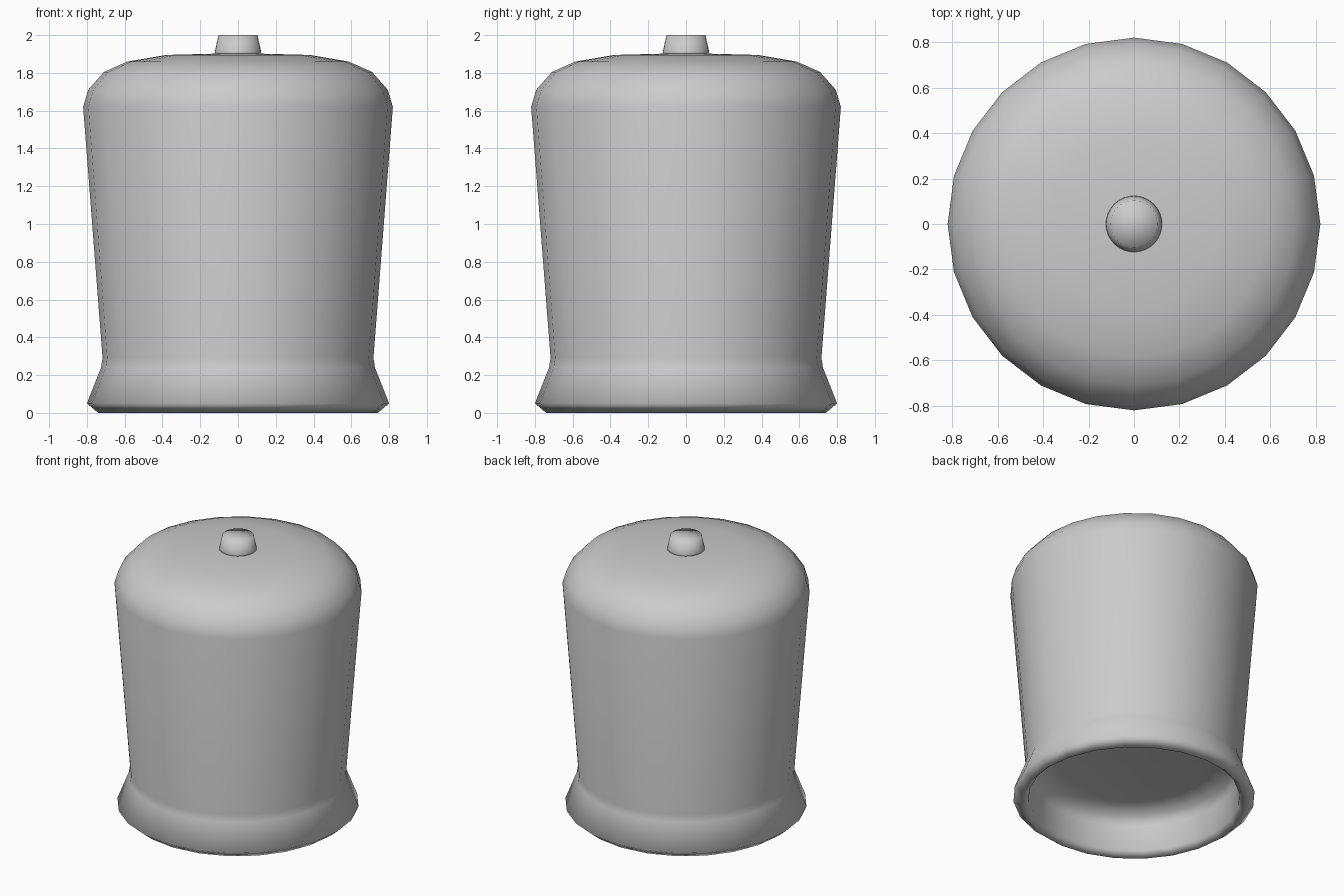
import bpy
import bmesh
import math
from mathutils import Vector

default = bpy.data.objects.get("Cube")
if default:
    bpy.data.objects.remove(default, do_unlink=True)

# One plain grey for the whole model
grey = bpy.data.materials.new("plain_grey")
grey.use_nodes = True
colour = (0.6, 0.6, 0.6, 1)
grey.diffuse_color = colour
grey.node_tree.nodes["Principled BSDF"].inputs["Base Color"].default_value = colour


def lathe(name, profile, sides):
    """Spin a radius/height profile around z into a smooth object."""
    bm = bmesh.new()
    verts = [bm.verts.new((r, 0, z)) for r, z in profile]
    edges = [bm.edges.new(pair) for pair in zip(verts, verts[1:])]
    bmesh.ops.spin(bm, geom=verts + edges, cent=Vector(), axis=(0, 0, 1),
                   angle=math.tau, steps=sides, use_duplicate=False)
    bmesh.ops.remove_doubles(bm, verts=bm.verts, dist=0.0005)
    bmesh.ops.recalc_face_normals(bm, faces=bm.faces)
    for face in bm.faces:
        face.smooth = True
    mesh = bpy.data.meshes.new(name)
    bm.to_mesh(mesh)
    bm.free()
    mesh.materials.append(grey)
    obj = bpy.data.objects.new(name, mesh)
    bpy.context.collection.objects.link(obj)
    return obj


# Flared body with a rounded shoulder and a recess underneath
lathe("body", [
    (0, 0.31), (0.5, 0.31), (0.66, 0.29), (0.69, 0.22), (0.70, 0.04),
    (0.74, 0), (0.80, 0.05), (0.725, 0.24), (0.717, 0.29),
    (0.82, 1.62), (0.793, 1.71), (0.71, 1.805), (0.585, 1.86),
    (0.38, 1.895), (0, 1.905)], 24)

# Small tapered knob on top
lathe("top_knob", [
    (0, 1.89), (0.125, 1.89), (0.122, 1.915), (0.103, 2.0), (0, 2.0)], 32)
